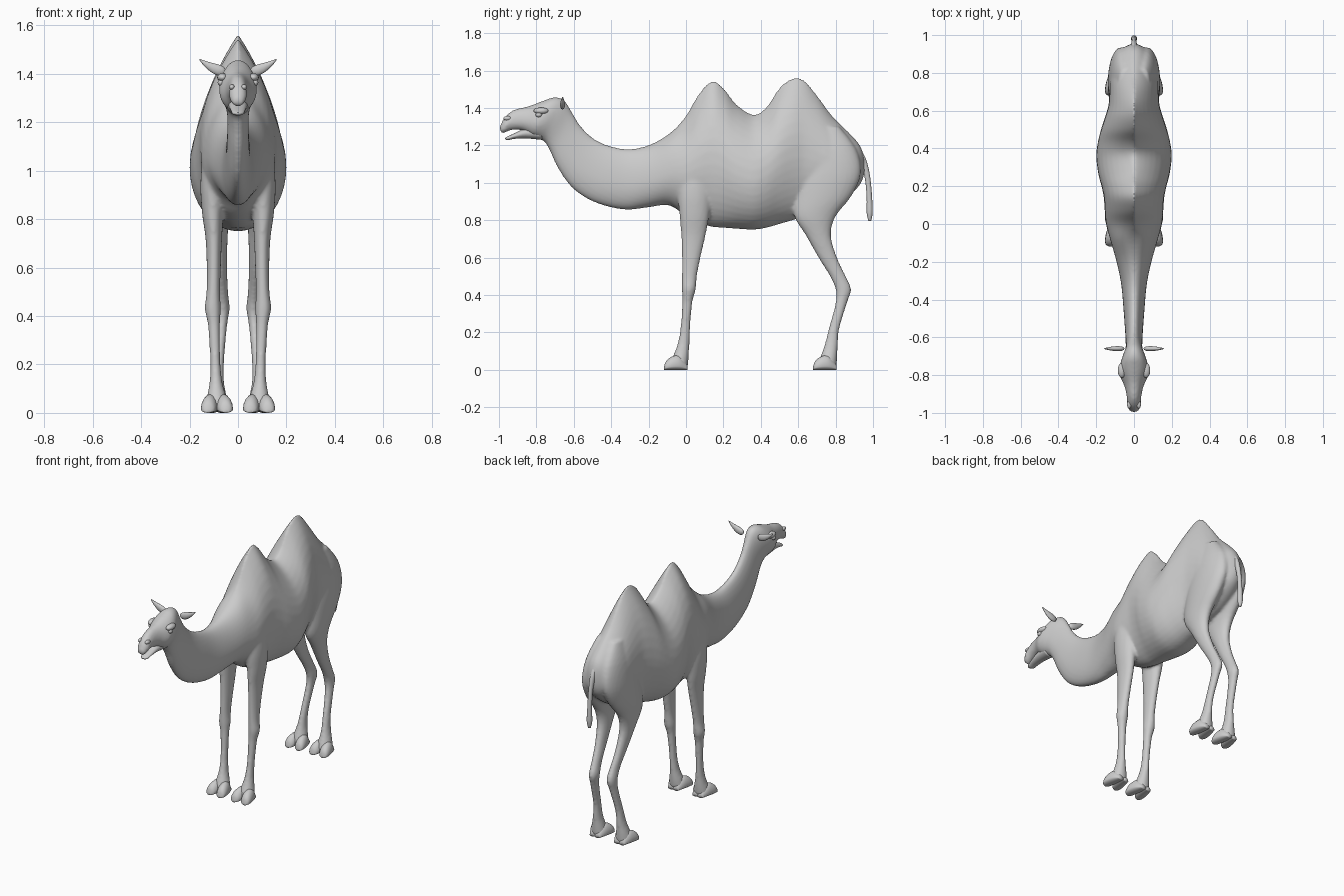
import bpy
import bmesh
import math
from mathutils import Vector

if "Cube" in bpy.data.objects:
    bpy.data.objects.remove(bpy.data.objects["Cube"], do_unlink=True)

grey = bpy.data.materials.new("warm_grey")
grey.use_nodes = True
COLOUR = (0.6, 0.6, 0.6, 1)
grey.diffuse_color = COLOUR
grey.node_tree.nodes["Principled BSDF"].inputs["Base Color"].default_value = COLOUR


def finish(name, bm):
    """Turn a bmesh into a smooth shaded object."""
    bmesh.ops.recalc_face_normals(bm, faces=bm.faces)
    mesh = bpy.data.meshes.new(name)
    bm.to_mesh(mesh)
    bm.free()
    mesh.materials.append(grey)
    mesh.shade_smooth()
    obj = bpy.data.objects.new(name, mesh)
    bpy.context.collection.objects.link(obj)
    return obj


def spline(rows, steps):
    """Catmull-Rom interpolation through rows of numbers."""
    out = []
    last = len(rows) - 1
    for i in range(last):
        a, b, c, d = (Vector(rows[max(0, min(last, i + k))]) for k in (-1, 0, 1, 2))
        for s in range(steps):
            t = s / steps
            out.append(b + (c - a) * (t / 2) + (a * 2 - b * 5 + c * 4 - d) * (t * t / 2)
                       + (b * 3 - a - c * 3 + d) * (t ** 3 / 2))
    return out + [Vector(rows[-1])]


def loft(name, rows, mid=0.5, side=1, sides=32, steps=4):
    """Skin rings. Row: top y, top z, bottom y, bottom z, centre x, half width, ridge power."""
    bm = bmesh.new()
    rings = []
    for ty, tz, by, bz, cx, hw, power in spline(rows, steps):
        top, low = Vector((0, ty, tz)), Vector((0, by, bz))
        centre = low.lerp(top, mid)
        ring = []
        for k in range(sides):
            a = math.tau * k / sides
            c, s = math.cos(a), math.sin(a)
            p = power if s > 0 else 1
            x = math.copysign(abs(c) ** p, c) * max(hw, 0.001)
            pos = centre + (top - centre if s > 0 else centre - low) * s
            pos.x = side * (cx + x)
            ring.append(bm.verts.new(pos))
        rings.append(ring)
    for r, q in zip(rings, rings[1:]):
        for k in range(sides):
            n = (k + 1) % sides
            bm.faces.new((r[k], r[n], q[n], q[k]))
    bm.faces.new(rings[0])
    bm.faces.new(rings[-1])
    return finish(name, bm)


def ball(name, pos, size):
    bm = bmesh.new()
    bmesh.ops.create_uvsphere(bm, u_segments=16, v_segments=10, radius=1)
    bmesh.ops.scale(bm, vec=size, verts=bm.verts)
    bmesh.ops.translate(bm, vec=pos, verts=bm.verts)
    return finish(name, bm)


# Torso with two ridged humps: y, top, bottom, half width, ridge power
torso = [
    (.955, 1.13, 1.05, .01, 1), (.93, 1.2, .99, .06, 1), (.87, 1.27, .93, .105, 1.2),
    (.78, 1.36, .87, .128, 1.4), (.7, 1.47, .84, .13, 1.7), (.63, 1.55, .82, .135, 2),
    (.57, 1.56, .8, .152, 2), (.5, 1.51, .78, .175, 2), (.43, 1.405, .76, .192, 1.7),
    (.36, 1.365, .75, .2, 1.6), (.27, 1.42, .755, .19, 1.7), (.2, 1.51, .76, .172, 2),
    (.14, 1.545, .765, .16, 2), (.07, 1.48, .785, .155, 2), (0, 1.36, .82, .148, 1.7),
]
# Neck and head: top y, top z, bottom y, bottom z, half width
neck = [
    (-.08, 1.27, -.09, .88, .125), (-.19, 1.205, -.21, .868, .092), (-.3, 1.18, -.33, .857, .068),
    (-.4, 1.195, -.48, .893, .056), (-.49, 1.235, -.6, .965, .048), (-.56, 1.3, -.68, 1.07, .044),
    (-.605, 1.37, -.725, 1.165, .046), (-.65, 1.44, -.755, 1.218, .06),
    (-.7, 1.458, -.79, 1.237, .074), (-.76, 1.44, -.825, 1.25, .076), (-.84, 1.41, -.875, 1.28, .05),
    (-.92, 1.39, -.93, 1.283, .037), (-.97, 1.35, -.965, 1.27, .036), (-.998, 1.295, -.985, 1.262, .02),
]
rows = [(y, t, y, b, 0, w, p) for y, t, b, w, p in torso]
rows += [(a, b, c, d, 0, w, 1) for a, b, c, d, w in neck]
parts = [loft("body", rows, mid=.43, sides=40)]

# Legs: z, front y, back y, centre x, half width
front_leg = [
    (1.2, .02, .1, .08, .02), (1.08, -.03, .12, .095, .045), (.95, -.045, .135, .1, .055),
    (.83, -.035, .125, .104, .045), (.72, -.026, .105, .1, .034), (.6, -.022, .078, .1, .029),
    (.5, -.022, .058, .102, .028), (.43, -.022, .052, .104, .033), (.36, -.02, .034, .099, .025),
    (.22, -.03, .022, .094, .021), (.13, -.048, .018, .091, .026), (.06, -.075, .014, .088, .042),
    (.01, -.09, .008, .087, .052),
]
hind_leg = [
    (1.3, .68, .82, .05, .03), (1.18, .62, .91, .06, .058), (1.05, .595, .935, .07, .066),
    (.93, .58, .885, .078, .06), (.82, .58, .8, .083, .048), (.72, .64, .775, .08, .037),
    (.6, .708, .808, .073, .028), (.5, .77, .855, .066, .025), (.43, .8, .883, .063, .028),
    (.36, .8, .862, .068, .023), (.22, .763, .82, .078, .021), (.13, .74, .812, .084, .026),
    (.06, .715, .808, .087, .042), (.01, .7, .805, .087, .052),
]
for side, label in ((1, "left"), (-1, "right")):
    for name, leg in (("front", front_leg), ("hind", hind_leg)):
        rings = [(back, z, front, z, x, w, 1) for z, front, back, x, w in leg]
        parts.append(loft(f"{label}_{name}_leg", rings, side=side))
        # Cloven foot: two splayed toes and a flat pad
        y0 = leg[-1][2]
        for toe, splay in (("inner", -1), ("outer", 1)):
            toe_rows = [(y0 + dy, h, y0 + dy, 0, .087 + splay * dx, w, 1) for dy, h, dx, w in (
                (0, .025, .018, .018), (-.04, .075, .024, .032), (-.085, .07, .032, .034),
                (-.115, .045, .036, .027), (-.126, .015, .037, .01))]
            loft(f"{label}_{name}_{toe}_toe", toe_rows, mid=.25, side=side, sides=16)

    # Leaf-shaped ear sweeping outward
    bm = bmesh.new()
    bmesh.ops.create_uvsphere(bm, u_segments=16, v_segments=12, radius=1)
    for v in bm.verts:
        u = (v.co.x + 1) / 2
        taper = 1.15 - .75 * u
        v.co = (side * (.05 + .11 * u), -.66 + .016 * v.co.y * taper,
                1.412 + .048 * u * u + .027 * v.co.z * taper)
    finish(f"{label}_ear", bm)

    ball(f"{label}_brow", (side * .064, -.775, 1.385), (.022, .04, .018))
    ball(f"{label}_eye", (side * .07, -.787, 1.364), (.014, .017, .014))
    ball(f"{label}_nostril", (side * .025, -.955, 1.345), (.012, .022, .012))

# Blend torso and legs into one continuous skin
bpy.ops.object.select_all(action="DESELECT")
for part in parts:
    part.select_set(True)
body = parts[0]
bpy.context.view_layer.objects.active = body
bpy.ops.object.join()
remesh = body.modifiers.new("blend", "REMESH")
remesh.mode = "VOXEL"
remesh.voxel_size = .009
remesh.use_smooth_shade = True
smooth = body.modifiers.new("soften", "SMOOTH")
smooth.factor = .5
smooth.iterations = 6

# Lower jaw, parted from the upper lip
jaw = [(-.77, 1.3, -.77, 1.23, 0, .045, 1), (-.85, 1.295, -.86, 1.238, 0, .038, 1),
       (-.91, 1.268, -.92, 1.235, 0, .03, 1), (-.95, 1.25, -.95, 1.228, 0, .024, 1),
       (-.968, 1.24, -.966, 1.232, 0, .01, 1)]
loft("lower_jaw", jaw, sides=20)

# Hanging tail
tail = [(.94, 1.17, .9, 1.1, 0, .02, 1), (.965, 1.12, .935, 1.09, 0, .016, 1),
        (.985, 1.03, .957, 1.02, 0, .013, 1), (.995, .92, .966, .92, 0, .014, 1),
        (.998, .84, .966, .84, 0, .017, 1), (.99, .797, .975, .797, 0, .008, 1)]
loft("tail", tail, sides=16)
